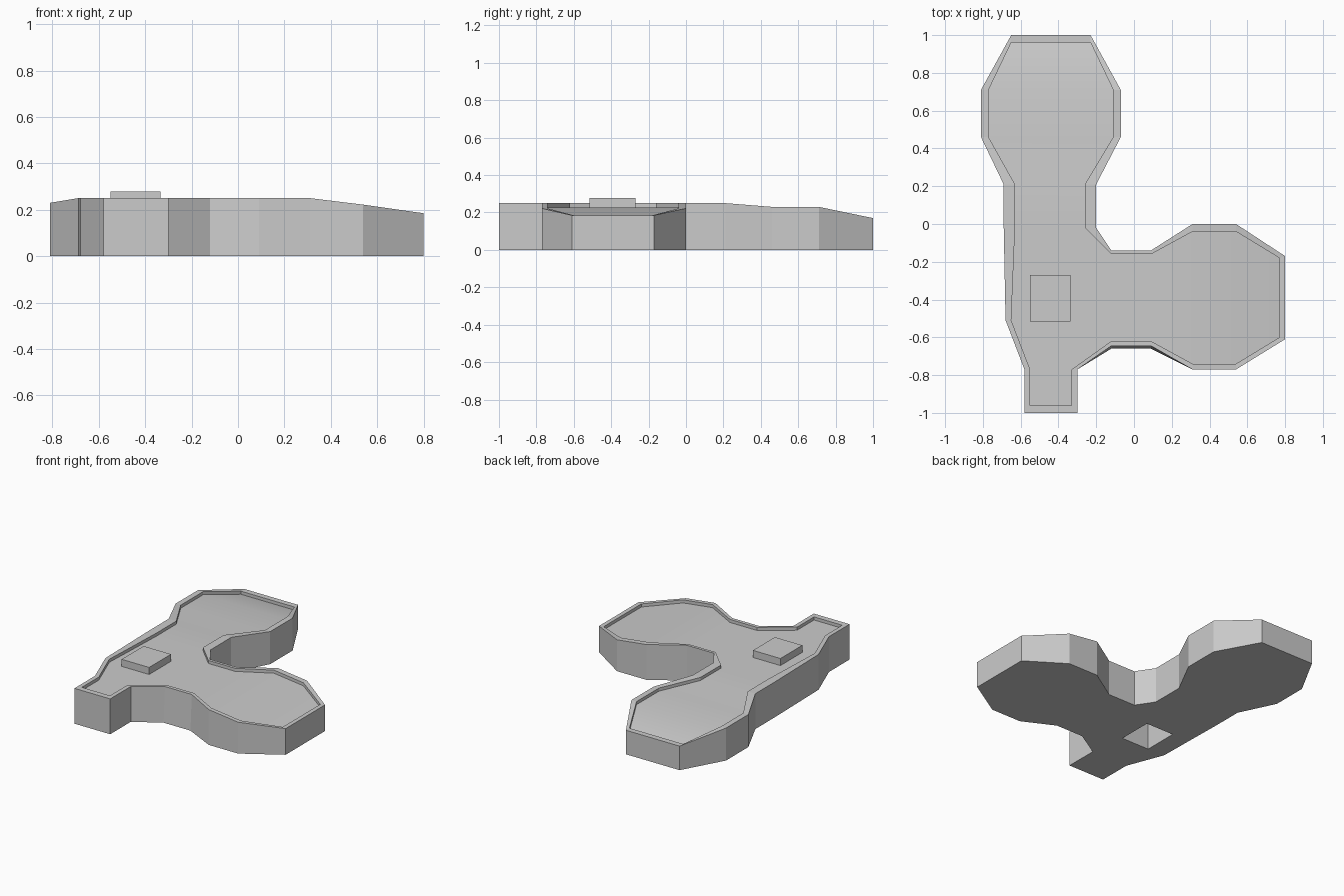
import bpy
import bmesh

default_cube = bpy.data.objects.get("Cube")
if default_cube:
    bpy.data.objects.remove(default_cube, do_unlink=True)

# One plain grey for every part
COLOUR = (0.6, 0.6, 0.6, 1)
grey = bpy.data.materials.new("plain grey")
grey.use_nodes = True
grey.diffuse_color = COLOUR
shader = next(n for n in grey.node_tree.nodes if n.type == "BSDF_PRINCIPLED")
shader.inputs["Base Color"].default_value = COLOUR

# Outline of the platform, anticlockwise from the front tab
OUTER = [(-.58, -1), (-.3, -1), (-.3, -.77), (-.12, -.645), (.09, -.645),
         (.31, -.77), (.54, -.77), (.8, -.61), (.8, -.17), (.54, 0),
         (.31, 0), (.09, -.14), (-.12, -.14), (-.2, -.02), (-.2, .21),
         (-.07, .46), (-.07, .71), (-.23, 1), (-.65, 1), (-.81, .71),
         (-.81, .46), (-.69, .21), (-.69, 0), (-.68, -.51), (-.58, -.77)]
# Inside edge of the raised rim, point for point
INNER = [(-.55, -.96), (-.33, -.96), (-.33, -.77), (-.12, -.62), (.09, -.62),
         (.31, -.74), (.54, -.74), (.77, -.6), (.77, -.18), (.54, -.04),
         (.31, -.04), (.09, -.16), (-.12, -.16), (-.26, -.02), (-.26, .21),
         (-.11, .46), (-.11, .71), (-.23, .96), (-.65, .96), (-.77, .71),
         (-.77, .46), (-.63, .21), (-.63, -.02), (-.65, -.51), (-.55, -.77)]
BLOCK = [(-.55, -.515), (-.335, -.515), (-.335, -.27), (-.55, -.27)]
RIM_DEPTH = .022
COUNT = len(OUTER)


def ramp(value, stops):
    """Piecewise linear height along one axis."""
    for (a, za), (b, zb) in zip(stops, stops[1:]):
        if value <= b:
            return za + (zb - za) * max(0, (value - a) / (b - a))
    return stops[-1][1]


def rim_height(point):
    """The platform falls away towards the ends of both lobes."""
    x, y = point
    return min(ramp(x, [(.31, .25), (.54, .222), (.8, .185)]),
               ramp(y, [(.21, .25), (.46, .23), (.71, .23), (1, .17)]))


def add_loop(bm, points, heights):
    return [bm.verts.new((x, y, z)) for (x, y), z in zip(points, heights)]


def bridge(bm, low, high):
    """Quads between two loops of equal length, facing outward."""
    n = len(low)
    for i in range(n):
        j = (i + 1) % n
        bm.faces.new((low[i], low[j], high[j], high[i]))


def finish(bm, name, smooth=False):
    mesh = bpy.data.meshes.new(name)
    for face in bm.faces:
        face.smooth = smooth
    bm.to_mesh(mesh)
    bm.free()
    mesh.materials.append(grey)
    obj = bpy.data.objects.new(name, mesh)
    bpy.context.collection.objects.link(obj)
    return obj


heights = [rim_height(p) for p in OUTER]
floor_heights = [z - RIM_DEPTH for z in heights]

# Platform body: outer walls, rim, inner walls, underside and square shaft
bm = bmesh.new()
base_points = [(x, y - .015) if i in (3, 4) else (x, y)
               for i, (x, y) in enumerate(OUTER)]
base = add_loop(bm, base_points, [0] * COUNT)
rim_outer = add_loop(bm, OUTER, heights)
rim_inner = add_loop(bm, INNER, heights)
floor_edge = add_loop(bm, INNER, floor_heights)
for low, high in ((base, rim_outer), (rim_outer, rim_inner),
                  (rim_inner, floor_edge)):
    bridge(bm, low, high)

shaft_low = add_loop(bm, BLOCK, [0] * 4)
shaft_high = add_loop(bm, BLOCK, [.22] * 4)
bridge(bm, shaft_low[::-1], shaft_high[::-1])

border = []
for loop in (base, shaft_low):
    border += [bm.edges.get((v, loop[i - 1])) for i, v in enumerate(loop)]
filled = bmesh.ops.triangle_fill(bm, edges=border, use_beauty=True)
for face in filled["geom"]:
    if isinstance(face, bmesh.types.BMFace):
        face.normal_update()
        if face.normal.z > 0:
            face.normal_flip()
finish(bm, "platform_body")

# Sunken floor: tab, centre, and strips running down each lobe
bm = bmesh.new()
v = add_loop(bm, INNER, floor_heights)
bm.faces.new([v[i] for i in (0, 1, 2, 24)])
bm.faces.new([v[i] for i in (24, 2, 3, 12, 13, 22, 23)])
for i in range(4):
    bm.faces.new((v[3 + i], v[4 + i], v[11 - i], v[12 - i]))
    bm.faces.new((v[13 + i], v[14 + i], v[21 - i], v[22 - i]))
finish(bm, "sunken_floor", smooth=True)

# Square block standing on the floor above the shaft
bm = bmesh.new()
bottom = add_loop(bm, BLOCK, [.22] * 4)
top = add_loop(bm, BLOCK, [.278] * 4)
bridge(bm, bottom, top)
bm.faces.new(top)
bm.faces.new(bottom[::-1])
finish(bm, "square_block")
